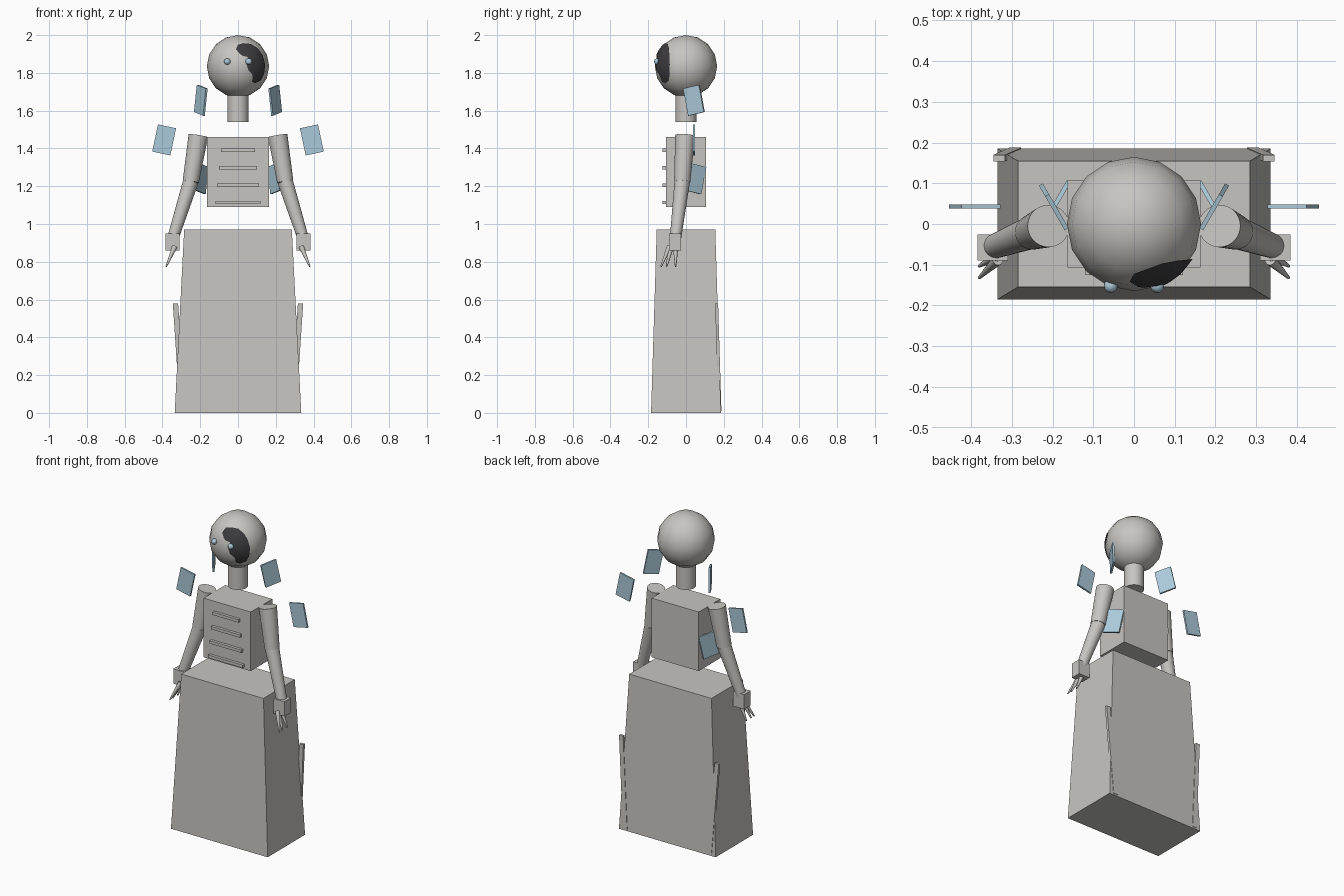
import bpy, bmesh, math
from mathutils import Vector, Matrix

old = bpy.data.objects.get("Cube")
if old:
    bpy.data.objects.remove(old)


def material(name, rgb):
    m = bpy.data.materials.new(name)
    m.use_nodes = True
    m.diffuse_color = (*rgb, 1)
    m.node_tree.nodes["Principled BSDF"].inputs["Base Color"].default_value = (*rgb, 1)
    return m


GREY = material("warm grey", (0.57, 0.56, 0.53))
BLUE = material("pale blue", (0.41, 0.59, 0.70))
DARK = material("charcoal", (0.045, 0.043, 0.047))


def finish(bm, name, mat, smooth=False):
    bmesh.ops.recalc_face_normals(bm, faces=bm.faces)
    mesh = bpy.data.meshes.new(name)
    bm.to_mesh(mesh)
    bm.free()
    mesh.materials.append(mat)
    ob = bpy.data.objects.new(name, mesh)
    bpy.context.collection.objects.link(ob)
    if smooth:
        bpy.ops.object.select_all(action='DESELECT')
        ob.select_set(True)
        bpy.context.view_layer.objects.active = ob
        bpy.ops.object.shade_smooth_by_angle(angle=math.radians(40))
    return ob


def box(name, centre, size, mat=GREY, rot=Matrix()):
    bm = bmesh.new()
    bmesh.ops.create_cube(bm, size=1, matrix=Matrix.Translation(centre) @ rot @ Matrix.Diagonal((*size, 1)))
    return finish(bm, name, mat)


def prism(name, bottom, top, bottom_size, top_size):
    """Box whose two ends may differ in place and size."""
    bm = bmesh.new()
    bmesh.ops.create_cube(bm, size=1)
    for v in bm.verts:
        c, s = (top, top_size) if v.co.z > 0 else (bottom, bottom_size)
        v.co = Vector((c[0] + v.co.x * s[0], c[1] + v.co.y * s[1], c[2]))
    return finish(bm, name, GREY)


def rod(name, a, b, ra, rb, sides=32):
    a, b = Vector(a), Vector(b)
    d = b - a
    rot = d.to_track_quat('Z', 'Y').to_matrix().to_4x4()
    bm = bmesh.new()
    bmesh.ops.create_cone(bm, cap_ends=True, segments=sides, radius1=ra, radius2=rb,
                          depth=d.length, matrix=Matrix.Translation((a + b) / 2) @ rot)
    return finish(bm, name, GREY, True)


def ball(name, centre, r, mat, segs, rings):
    bm = bmesh.new()
    bmesh.ops.create_uvsphere(bm, u_segments=segs, v_segments=rings, radius=r,
                              matrix=Matrix.Translation(centre))
    ob = finish(bm, name, mat)
    ob.data.shade_smooth()
    return ob


# Body
prism("skirt", (0, 0, 0), (0, 0, 0.97), (0.67, 0.37), (0.57, 0.31))
box("torso", (0, 0, 1.275), (0.326, 0.214, 0.37))
for i in range(4):
    box(f"chest_bar_{i + 1}", (0, -0.115, 1.39 - i * 0.092), (0.18 + i * 0.02, 0.02, 0.018))
rod("neck", (0, 0, 1.54), (0, 0, 1.7), 0.056, 0.056)

# Head
HEAD = Vector((0, 0, 1.835))
ball("head", HEAD, 0.165, GREY, 16, 8)

# Dark face patch: an outline filled in rings and wrapped round the head
outline = [(-.01, .09), (0, .115), (.03, .122), (.07, .118), (.105, .095), (.13, .06),
           (.144, .01), (.138, -.04), (.12, -.075), (.09, -.09), (.075, -.08), (.078, -.045),
           (.055, -.02), (.045, .01), (.06, .03), (.05, .05), (.025, .055), (.01, .065)]
bm = bmesh.new()
rings = []
for t in (0.02, 0.25, 0.5, 0.75, 1):
    ring = []
    for x, z in outline:
        x, z = 0.09 + (x - 0.09) * t, 0.045 + (z - 0.045) * t
        ring.append(bm.verts.new(HEAD + Vector((x, -math.sqrt(0.168 ** 2 - x * x - z * z), z))))
    rings.append(ring)
n = len(outline)
bm.faces.new(rings[0])
for r1, r2 in zip(rings, rings[1:]):
    for i in range(n):
        bm.faces.new((r1[i], r1[(i + 1) % n], r2[(i + 1) % n], r2[i]))
patch = finish(bm, "face_patch", DARK)
if sum(p.normal.y for p in patch.data.polygons) > 0:
    patch.data.flip_normals()
patch.data.shade_smooth()

# Paired parts
for side, s in (("left", 1), ("right", -1)):
    ball(f"{side}_eye", (s * 0.057, -0.152, 1.86), 0.017, BLUE, 16, 8)

    # Arm, hand and fingers
    elbow = (s * 0.25, -0.02, 1.225)
    rod(f"{side}_upper_arm", (s * 0.21, -0.005, 1.468), elbow, 0.052, 0.043)
    rod(f"{side}_forearm", elbow, (s * 0.343, -0.055, 0.93), 0.041, 0.03)
    box(f"{side}_hand", (s * 0.347, -0.058, 0.905), (0.076, 0.064, 0.092))
    for i, (y, tip) in enumerate(((-0.088, -0.132), (-0.078, -0.103), (-0.055, -0.055))):
        rod(f"{side}_finger_{i + 1}", (s * 0.335, y, 0.88), (s * 0.38, tip, 0.775), 0.014, 0.004, 12)

    # Floating plates, tilted in their own plane then turned about the vertical
    for name, c, turn in (("outer", (0.391, 0.043, 1.445), 0),
                          ("upper", (0.197, 0.042, 1.655), 60),
                          ("lower", (0.192, 0.05, 1.24), -60)):
        rot = (Matrix.Rotation(math.radians(s * turn), 4, 'Z')
               @ Matrix.Rotation(math.radians(-12 * s), 4, 'Y'))
        box(f"{side}_{name}_plate", (s * c[0], c[1], c[2]), (0.098, 0.011, 0.147), BLUE, rot)

    # Slanted strip at the back corner of the skirt
    prism(f"{side}_back_strip", (s * 0.292, 0.18, 0.01), (s * 0.331, 0.162, 0.578),
          (0.03, 0.015), (0.028, 0.016))
